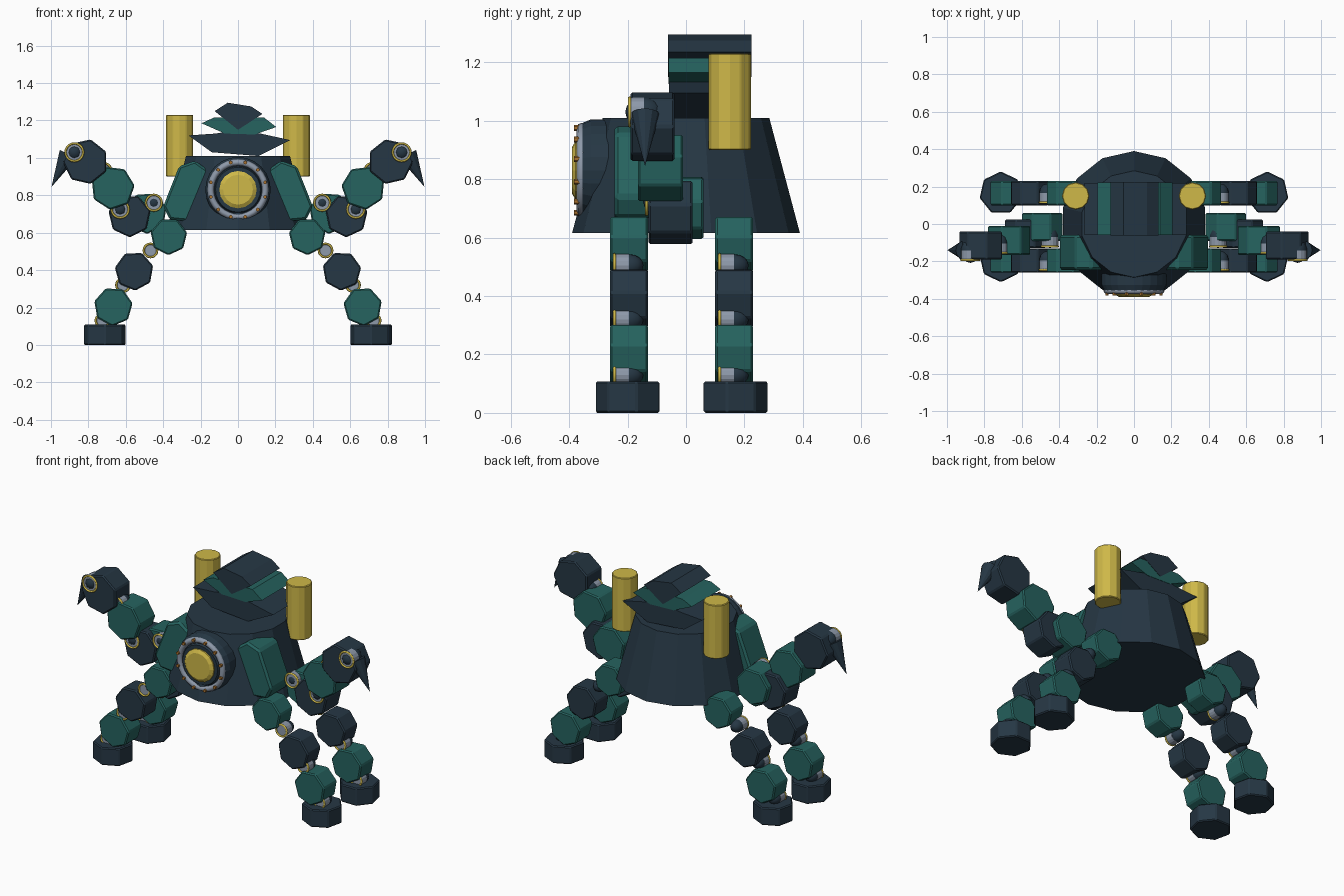
import bpy, bmesh
from math import sin, cos, pi, radians
from mathutils import Matrix, Vector

if "Cube" in bpy.data.objects:
    bpy.data.objects.remove(bpy.data.objects["Cube"], do_unlink=True)


def material(name, r, g, b):
    m = bpy.data.materials.new(name)
    m.use_nodes = True
    m.diffuse_color = (r, g, b, 1)
    m.node_tree.nodes["Principled BSDF"].inputs["Base Color"].default_value = (r, g, b, 1)
    return m


NAVY = material("dark navy", 0.019, 0.038, 0.058)
GREEN = material("deep teal", 0.019, 0.125, 0.115)
YELLOW = material("yellow", 0.62, 0.48, 0.065)
STEEL = material("pale steel", 0.27, 0.32, 0.40)
BRASS = material("brass", 0.40, 0.17, 0.03)


def finish(name, bm, mat, bevel=0, smooth=False):
    bmesh.ops.recalc_face_normals(bm, faces=bm.faces[:])
    mesh = bpy.data.meshes.new(name)
    bm.to_mesh(mesh)
    bm.free()
    mesh.materials.append(mat)
    ob = bpy.data.objects.new(name, mesh)
    bpy.context.collection.objects.link(ob)
    if bevel:
        mod = ob.modifiers.new("edge bevel", "BEVEL")
        mod.width = bevel
        mod.segments = 1
    if smooth:
        for p in mesh.polygons:
            p.use_smooth = True
    return ob


def prism(name, points, y0, y1, mat, bevel=0.007):
    """Extrude an x-z outline along y."""
    bm = bmesh.new()
    face = bm.faces.new([bm.verts.new((x, y0, z)) for x, z in points])
    out = bmesh.ops.extrude_face_region(bm, geom=[face])
    bmesh.ops.translate(bm, vec=(0, y1 - y0, 0),
                        verts=[v for v in out["geom"] if isinstance(v, bmesh.types.BMVert)])
    return finish(name, bm, mat, bevel)


def cone(name, a, b, r0, r1, sides, mat, bevel=0, turn=0):
    """Cylinder or cone from point a to point b."""
    a, b = Vector(a), Vector(b)
    d = b - a
    bm = bmesh.new()
    bmesh.ops.create_cone(bm, cap_ends=True, segments=sides, radius1=r0, radius2=r1,
                          depth=d.length,
                          matrix=Matrix.Translation((a + b) / 2)
                          @ Vector((0, 0, 1)).rotation_difference(d).to_matrix().to_4x4()
                          @ Matrix.Rotation(turn, 4, "Z"))
    return finish(name, bm, mat, bevel)


def ring(name, x, y, z, major, minor, mat, n=24, m=6):
    """Torus facing the front."""
    bm = bmesh.new()
    rows = [[bm.verts.new((x + (major + minor * cos(q)) * cos(p), y + minor * sin(q),
                           z + (major + minor * cos(q)) * sin(p)))
             for q in (2 * pi * j / m for j in range(m))]
            for p in (2 * pi * i / n for i in range(n))]
    for i in range(n):
        for j in range(m):
            k, l = (i + 1) % n, (j + 1) % m
            bm.faces.new((rows[i][j], rows[k][j], rows[k][l], rows[i][l]))
    return finish(name, bm, mat, smooth=True)


def segment(name, s, x, z, r, turn, y0, y1, mat):
    """Seven-sided limb block."""
    angles = [radians(turn) + 2 * pi * i / 7 for i in range(7)]
    prism(name, [(s * (x + r * cos(a)), z + r * sin(a)) for a in angles], y0, y1, mat)


def joint(name, s, x, z, r, y):
    """Steel pivot with a yellow front rim and a dark domed back."""
    x *= s
    cone(name + "_pivot", (x, y, z), (x, y + 0.05, z), r, r, 16, STEEL)
    ring(name + "_rim", x, y, z, r * 0.95, 0.006, YELLOW, 20)
    bm = bmesh.new()
    bmesh.ops.create_uvsphere(bm, u_segments=14, v_segments=8, radius=r,
                              matrix=Matrix.Translation((x, y + 0.05, z))
                              @ Matrix.Diagonal((1, 1.3, 1, 1)))
    finish(name + "_dome", bm, NAVY, smooth=True)


# Body
cone("body", (0, 0, 0.615), (0, 0, 1.01), 0.39, 0.285, 14, NAVY)

# Stacked roof plates
prism("roof_lower", [(-0.265, 1.12), (-0.12, 1.13), (0, 1.15), (0.12, 1.13), (0.28, 1.095),
                     (0.11, 1.01), (-0.14, 1.03)], -0.058, 0.22, NAVY, 0)
prism("roof_middle", [(-0.195, 1.185), (-0.13, 1.215), (0.14, 1.215), (0.205, 1.165),
                      (0.09, 1.125), (-0.07, 1.13)], -0.060, 0.222, GREEN, 0)
prism("roof_upper", [(-0.125, 1.25), (-0.055, 1.295), (0.07, 1.275), (0.13, 1.235),
                     (0, 1.15)], -0.062, 0.224, NAVY, 0)

# Front porthole
PZ = 0.83
cone("porthole_base", (0, -0.2, PZ), (0, -0.325, PZ), 0.175, 0.175, 24, NAVY)
cone("porthole_lip", (0, -0.325, PZ), (0, -0.355, PZ), 0.175, 0.162, 24, NAVY)
ring("porthole_ring", 0, -0.357, PZ, 0.146, 0.017, STEEL, 32, 8)
cone("porthole_collar", (0, -0.35, PZ), (0, -0.37, PZ), 0.128, 0.12, 24, NAVY)
cone("porthole_lens", (0, -0.35, PZ), (0, -0.378, PZ), 0.1, 0.1, 16, YELLOW)
cone("porthole_lens_face", (0, -0.378, PZ), (0, -0.39, PZ), 0.1, 0.08, 16, YELLOW)
for i in range(12):
    a = 2 * pi * (i + 0.5) / 12
    bx, bz = 0.15 * cos(a), PZ + 0.15 * sin(a)
    cone("porthole_bolt", (bx, -0.36, bz), (bx, -0.383, bz), 0.01, 0.01, 6, BRASS)

# Limb blocks: name, x, z, radius, turn, front y, back y, colour
ARM = [("arm_base", 0.49, 0.705, 0.112, 10, -0.09, 0.06, GREEN),
       ("arm_lower", 0.58, 0.69, 0.115, 12, -0.128, 0.023, NAVY),
       ("arm_middle", 0.67, 0.84, 0.118, 20, -0.165, -0.01, GREEN),
       ("hand", 0.815, 0.98, 0.122, 0, -0.19, -0.04, NAVY)]
LEG = [("hip", 0.37, 0.58, 0.1, 14, GREEN),
       ("shin", 0.555, 0.395, 0.105, 10, NAVY),
       ("ankle", 0.667, 0.205, 0.105, 16, GREEN)]

for s, side in ((1, "left"), (-1, "right")):
    # Exhaust tank
    cone(side + "_tank", (s * 0.312, 0.15, 0.9), (s * 0.312, 0.15, 1.23),
         0.073, 0.073, 12, YELLOW, 0.004)

    # Shoulder plate
    prism(side + "_shoulder", [(s * x, z) for x, z in (
        (0.16, 0.935), (0.23, 0.985), (0.315, 0.955), (0.40, 0.74), (0.365, 0.67),
        (0.26, 0.66), (0.18, 0.78))], -0.245, -0.06, GREEN, 0.012)

    # Raised arm and claw
    for name, x, z, r, turn, y0, y1, mat in ARM:
        segment(f"{side}_{name}", s, x, z, r, turn, y0, y1, mat)
    joint(side + "_shoulder_joint", s, 0.45, 0.76, 0.045, -0.12)
    joint(side + "_elbow", s, 0.63, 0.725, 0.048, -0.135)
    joint(side + "_forearm_joint", s, 0.72, 0.93, 0.045, -0.155)
    joint(side + "_wrist", s, 0.875, 1.03, 0.05, -0.193)
    cone(side + "_claw", (s * 0.908, -0.14, 1.02), (s * 0.997, -0.14, 0.845),
         0.05, 0, 12, NAVY)

    # Front and rear legs
    for yc, end in ((-0.195, "front"), (0.165, "rear")):
        tag = f"{side}_{end}"
        for name, x, z, r, turn, mat in LEG:
            segment(f"{tag}_{name}", s, x, z, r, turn, yc - 0.065, yc + 0.065, mat)
        for name, x, z in (("knee", 0.468, 0.505), ("shin_joint", 0.615, 0.32),
                           ("foot_joint", 0.725, 0.13)):
            joint(f"{tag}_{name}", s, x, z, 0.038, yc - 0.05)
        cone(tag + "_foot", (s * 0.712, yc, 0), (s * 0.712, yc, 0.108),
             0.116, 0.116, 7, NAVY, 0.006, turn=pi if yc < 0 else 0)
